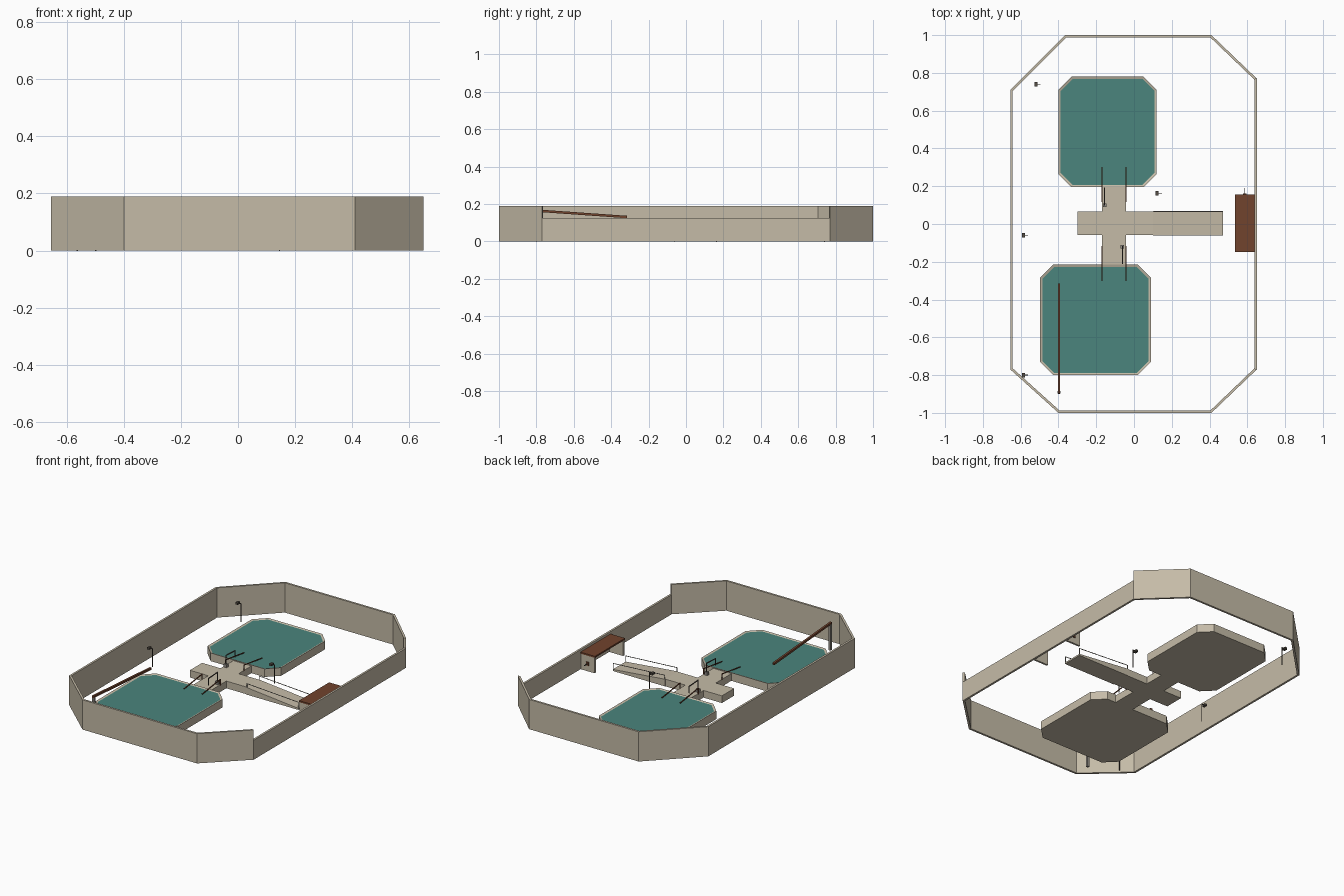
import bpy, bmesh
from mathutils import Vector

cube = bpy.data.objects.get("Cube")
if cube:
    bpy.data.objects.remove(cube, do_unlink=True)


def material(name, rgb):
    m = bpy.data.materials.new(name)
    m.use_nodes = True
    m.diffuse_color = (*rgb, 1)
    bsdf = next(n for n in m.node_tree.nodes if n.type == 'BSDF_PRINCIPLED')
    bsdf.inputs["Base Color"].default_value = (*rgb, 1)
    return m


STONE = material("beige_stone", (0.56, 0.50, 0.39))
WATER = material("teal_water", (0.07, 0.235, 0.205))
WOOD = material("brown_wood", (0.165, 0.056, 0.026))
METAL = material("dark_metal", (0.09, 0.075, 0.06))
STEEL = material("grey_steel", (0.30, 0.28, 0.25))


def finish(name, bm, *mats):
    bmesh.ops.recalc_face_normals(bm, faces=bm.faces)
    mesh = bpy.data.meshes.new(name)
    bm.to_mesh(mesh)
    bm.free()
    for m in mats:
        mesh.materials.append(m)
    ob = bpy.data.objects.new(name, mesh)
    bpy.context.collection.objects.link(ob)
    return ob


def extrude(bm, points, z0, z1):
    """Extrude a plan outline upwards and return its top face."""
    low = [bm.verts.new((x, y, z0)) for x, y in points]
    high = [bm.verts.new((x, y, z1)) for x, y in points]
    n = len(points)
    bm.faces.new(low[::-1])
    for i in range(n):
        j = (i + 1) % n
        bm.faces.new((low[i], low[j], high[j], high[i]))
    return bm.faces.new(high)


def box(name, x0, x1, y0, y1, z0, z1, mat):
    bm = bmesh.new()
    extrude(bm, [(x0, y0), (x1, y0), (x1, y1), (x0, y1)], z0, z1)
    return finish(name, bm, mat)


def rod(name, points, width, mat):
    """Thin square bar following a path."""
    bm = bmesh.new()
    for a, b in zip(points, points[1:]):
        a, b = Vector(a), Vector(b)
        d = b - a
        made = bmesh.ops.create_cube(bm, size=1)["verts"]
        turn = d.to_track_quat('Z', 'Y')
        for v in made:
            local = Vector((v.co.x * width, v.co.y * width, v.co.z * (d.length + width)))
            v.co = turn @ local + (a + b) / 2
    return finish(name, bm, mat)


# Perimeter wall, mitred at the corners, lower along the left side
outline = [Vector(p) for p in ((-0.40, -1), (0.41, -1), (0.65, -0.77), (0.65, 0.77),
                               (0.41, 1), (-0.365, 1), (-0.655, 0.71), (-0.655, -0.77))]
THICK = 0.013


def inner(i):
    p = outline[i]
    a = (p - outline[i - 1]).normalized()
    b = (outline[(i + 1) % len(outline)] - p).normalized()
    na, nb = Vector((-a.y, a.x)), Vector((-b.y, b.x))
    return p + (na + nb) * THICK / (1 + na.dot(nb))


for i in range(len(outline)):
    j = (i + 1) % len(outline)
    low_side = i == 2
    bm = bmesh.new()
    extrude(bm, [outline[i], outline[j], inner(j), inner(i)], 0, 0.125 if low_side else 0.19)
    finish("low_wall" if low_side else "wall_panel", bm, STONE)


# Chamfered pools with sunken water
def pool(name, x0, x1, y0, y1, c=0.07):
    bm = bmesh.new()
    top = extrude(bm, [(x0 + c, y0), (x1 - c, y0), (x1, y0 + c), (x1, y1 - c),
                       (x1 - c, y1), (x0 + c, y1), (x0, y1 - c), (x0, y0 + c)], 0, 0.052)
    bmesh.ops.recalc_face_normals(bm, faces=bm.faces)
    bmesh.ops.inset_region(bm, faces=[top], thickness=0.013)
    top.material_index = 1
    for v in top.verts:
        v.co.z -= 0.004
    finish(name, bm, STONE, WATER)


pool("front_pool", -0.497, 0.09, -0.80, -0.215)
pool("back_pool", -0.40, 0.12, 0.195, 0.78)

# Cross-shaped walkway
bm = bmesh.new()
extrude(bm, [(-0.30, -0.058), (-0.17, -0.058), (-0.17, -0.215), (-0.042, -0.215),
             (-0.042, -0.058), (0.10, -0.058), (0.10, 0.066), (-0.042, 0.066),
             (-0.042, 0.195), (-0.17, 0.195), (-0.17, 0.066), (-0.30, 0.066)], 0, 0.046)
finish("walkway", bm, STONE)

# Sloping ramp with side rails
bm = bmesh.new()
top = extrude(bm, [(0.10, -0.062), (0.47, -0.062), (0.47, 0.068), (0.10, 0.068)], 0, 0.046)
for v in top.verts:
    if v.co.x > 0.3:
        v.co.z = 0.01
finish("ramp", bm, STONE)
for y in (-0.060, 0.066):
    rod("ramp_rail", [(0.105, y, 0.045), (0.105, y, 0.07), (0.468, y, 0.048), (0.468, y, 0.01)],
        0.003, STEEL)

# Pool entry rails and lifts
for side, x_lift, y_lift in ((1, -0.155, 0.10), (-1, -0.062, -0.12)):
    for x in (-0.17, -0.042):
        rod("entry_rail", [(x, side * 0.12, 0.045), (x, side * 0.12, 0.08),
                           (x, side * 0.30, 0.056)], 0.005, WOOD)
    rod("lift_frame", [(x_lift, y_lift, 0.045), (x_lift, y_lift, 0.12),
                       (x_lift, y_lift + side * 0.09, 0.115),
                       (x_lift, y_lift + side * 0.09, 0.075)], 0.005, METAL)
    box("lift_base", x_lift - 0.01, x_lift + 0.01, y_lift - 0.009, y_lift + 0.009,
        0.045, 0.066, STEEL)

# Lamp posts
for x, y in ((-0.52, 0.74), (-0.585, -0.06), (-0.585, -0.80), (0.123, 0.163)):
    rod("lamp_post", [(x + 0.022, y, 0), (x + 0.022, y, 0.114), (x, y, 0.114)], 0.004, METAL)
    box("lamp_head", x - 0.008, x + 0.008, y - 0.012, y + 0.012, 0.107, 0.12, METAL)

# Raised beam on a post
rod("beam", [(-0.397, -0.892, 0.171), (-0.397, -0.322, 0.131)], 0.013, WOOD)
box("beam_post", -0.404, -0.390, -0.897, -0.883, 0, 0.166, STEEL)

# Shelter with solid ends and a small tap
box("shelter_top", 0.535, 0.637, -0.148, 0.157, 0.10, 0.11, WOOD)
for y in (-0.146, 0.143):
    box("shelter_end", 0.538, 0.634, y, y + 0.012, 0, 0.10, STONE)
box("tap_plate", 0.577, 0.595, 0.155, 0.161, 0.038, 0.06, WOOD)
rod("tap_pipe", [(0.586, 0.16, 0.05), (0.586, 0.188, 0.05)], 0.004, METAL)
